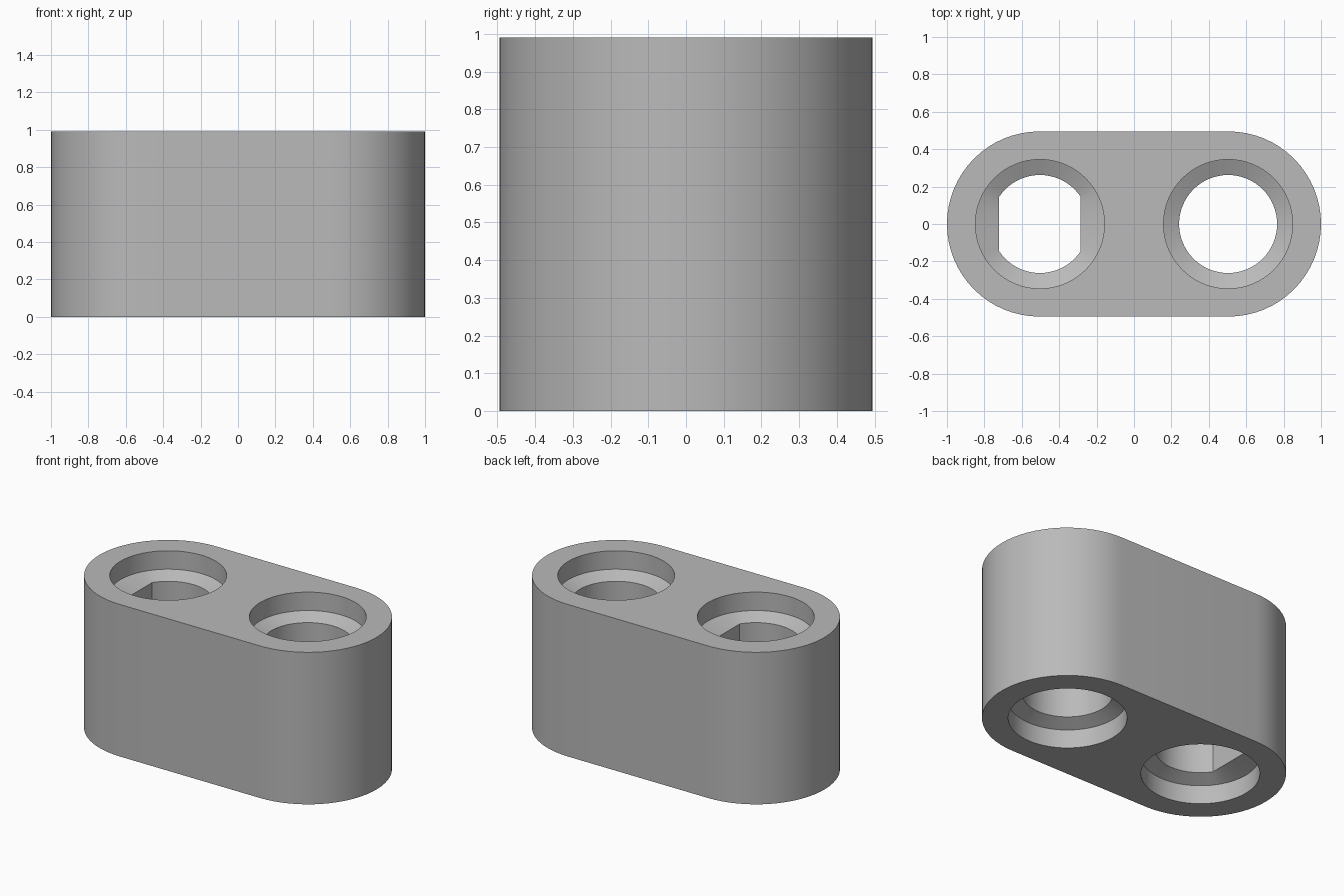
import bpy, bmesh, math

cube = bpy.data.objects.get("Cube")
if cube:
    bpy.data.objects.remove(cube, do_unlink=True)

HEIGHT = 0.99
END_X, END_R = 0.505, 0.495       # centres and radius of the rounded ends
HOLE_X, RIM_R, BORE_R = 0.503, 0.345, 0.262
RIM_DEPTH, BORE_DEPTH = 0.12, 0.16
SEGMENTS = 64
FLAT = BORE_R * math.cos(math.radians(33.75))

grey = bpy.data.materials.new("light grey")
grey.use_nodes = True
colour = (0.49, 0.49, 0.49, 1)
grey.diffuse_color = colour
grey.node_tree.nodes["Principled BSDF"].inputs["Base Color"].default_value = colour

bm = bmesh.new()


def ring(points, z):
    return [bm.verts.new((x, y, z)) for x, y in points]


def skin(rings):
    for a, b in zip(rings, rings[1:]):
        for i in range(len(a)):
            j = (i + 1) % len(a)
            bm.faces.new((a[i], a[j], b[j], b[i]))


def circle(cx, radius, half_width=1.0):
    """Circle whose sides are cut flat at half_width from its centre."""
    points = []
    for i in range(SEGMENTS):
        a = math.tau * i / SEGMENTS
        x = max(-half_width, min(half_width, radius * math.cos(a)))
        points.append((cx + x, radius * math.sin(a)))
    return points


# Outer wall with two rounded ends
outline = []
for side, start in ((1, -math.pi / 2), (-1, math.pi / 2)):
    for i in range(SEGMENTS // 2 + 1):
        a = start + math.pi * i / (SEGMENTS // 2)
        outline.append((side * END_X + END_R * math.cos(a), END_R * math.sin(a)))
outer = [ring(outline, 0), ring(outline, HEIGHT)]
skin(outer)
bottom_loops, top_loops = [outer[0]], [outer[1]]

# Through holes: counterbore, sloped shoulder, bore (the right one has two flats)
for cx, flat in ((HOLE_X, 1.0), (-HOLE_X, FLAT)):
    rim, bore = circle(cx, RIM_R), circle(cx, BORE_R, flat)
    rings = [ring(rim, 0), ring(rim, RIM_DEPTH), ring(bore, BORE_DEPTH),
             ring(bore, HEIGHT - BORE_DEPTH), ring(rim, HEIGHT - RIM_DEPTH),
             ring(rim, HEIGHT)]
    skin(rings)
    bottom_loops.append(rings[0])
    top_loops.append(rings[-1])

# Flat end faces around the holes
for loops in (bottom_loops, top_loops):
    edges = [bm.edges.get((l[i - 1], l[i])) for l in loops for i in range(len(l))]
    bmesh.ops.triangle_fill(bm, use_beauty=True, use_dissolve=False, edges=edges)

bmesh.ops.recalc_face_normals(bm, faces=bm.faces[:])
mesh = bpy.data.meshes.new("beam_body")
bm.to_mesh(mesh)
bm.free()
mesh.materials.append(grey)

body = bpy.data.objects.new("beam_body", mesh)
bpy.context.collection.objects.link(body)
bpy.ops.object.select_all(action='DESELECT')
body.select_set(True)
bpy.context.view_layer.objects.active = body
bpy.ops.object.shade_smooth_by_angle(angle=math.radians(30))
